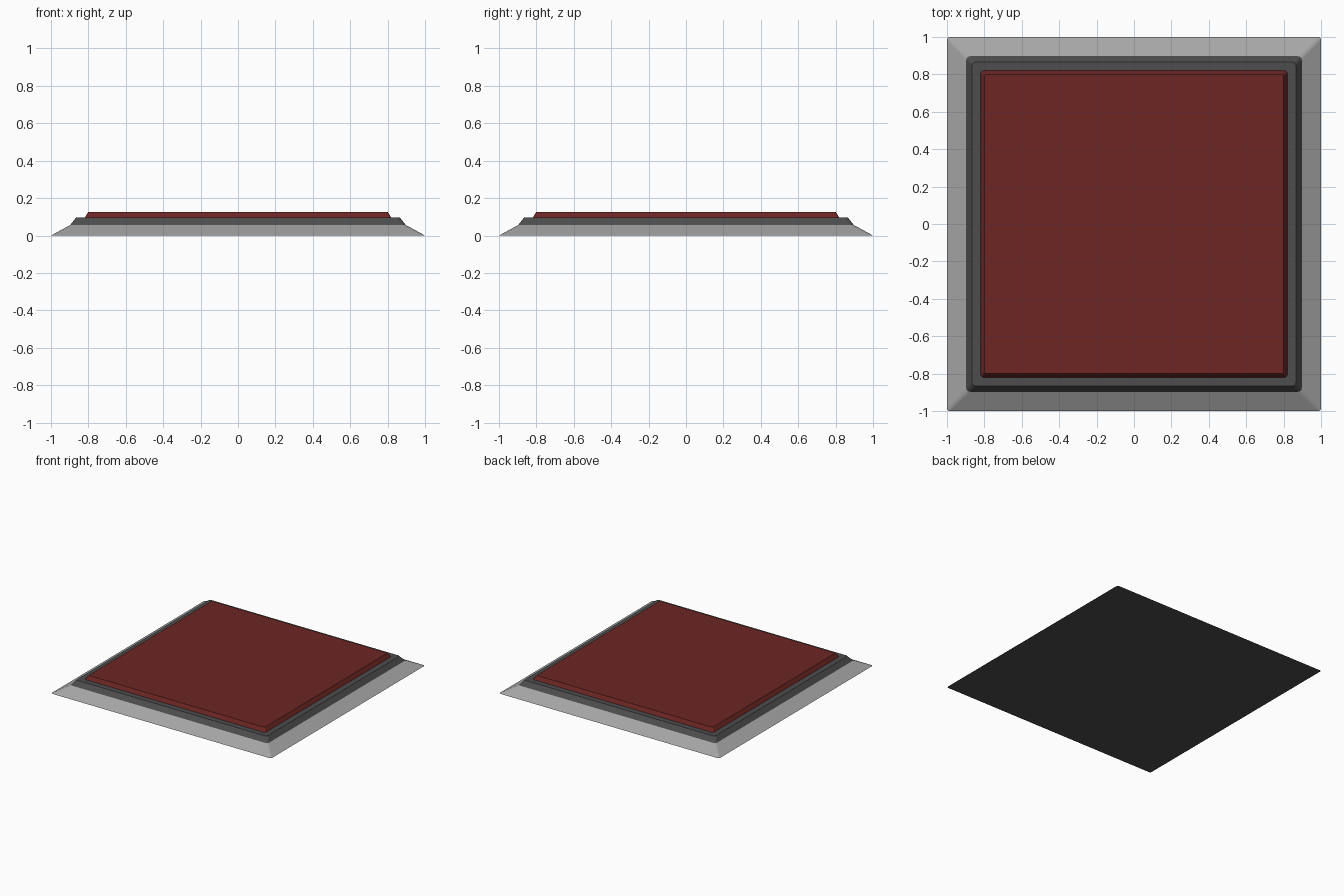
import bpy, bmesh, math

if "Cube" in bpy.data.objects:
    bpy.data.objects.remove(bpy.data.objects["Cube"])


def material(name, rgb):
    m = bpy.data.materials.new(name)
    m.diffuse_color = (*rgb, 1)
    m.use_nodes = True
    m.node_tree.nodes["Principled BSDF"].inputs["Base Color"].default_value = m.diffuse_color
    return m


def rounded_square(bm, half, z, radius, segments=3):
    verts = []
    for corner in range(4):
        a0 = corner * math.pi / 2
        mid = a0 + math.pi / 4
        cx = math.copysign(half - radius, math.cos(mid))
        cy = math.copysign(half - radius, math.sin(mid))
        for i in range(segments + 1):
            a = a0 + i * math.pi / 2 / segments
            verts.append(bm.verts.new((cx + radius * math.cos(a), cy + radius * math.sin(a), z)))
    return verts


def stacked_part(name, profile, mats, band_mats):
    """Loft rounded squares (half size, height, corner radius); caps use material 0."""
    bm = bmesh.new()
    rings = [rounded_square(bm, *p) for p in profile]
    n = len(rings[0])
    bm.faces.new(rings[0][::-1])
    bm.faces.new(rings[-1])
    for lower, upper, mi in zip(rings, rings[1:], band_mats):
        for i in range(n):
            j = (i + 1) % n
            bm.faces.new((lower[i], lower[j], upper[j], upper[i])).material_index = mi
    mesh = bpy.data.meshes.new(name)
    bm.to_mesh(mesh)
    bm.free()
    for m in mats:
        mesh.materials.append(m)
    ob = bpy.data.objects.new(name, mesh)
    bpy.context.collection.objects.link(ob)
    return ob


dark = material("dark_metal", (0.075, 0.075, 0.075))
light = material("light_metal", (0.38, 0.38, 0.38))
red = material("red_pad", (0.15, 0.019, 0.017))

# Base plate: light sloping skirt, then steeper dark rim
stacked_part("base_plate",
             [(1.0, 0.0, 0.015), (0.897, 0.056, 0.02), (0.866, 0.095, 0.02)],
             [dark, light], [1, 0])

# Raised red pad, seated slightly into the rim
stacked_part("pressure_pad",
             [(0.826, 0.085, 0.015), (0.82, 0.095, 0.015), (0.80, 0.126, 0.01)],
             [red], [0, 0])
